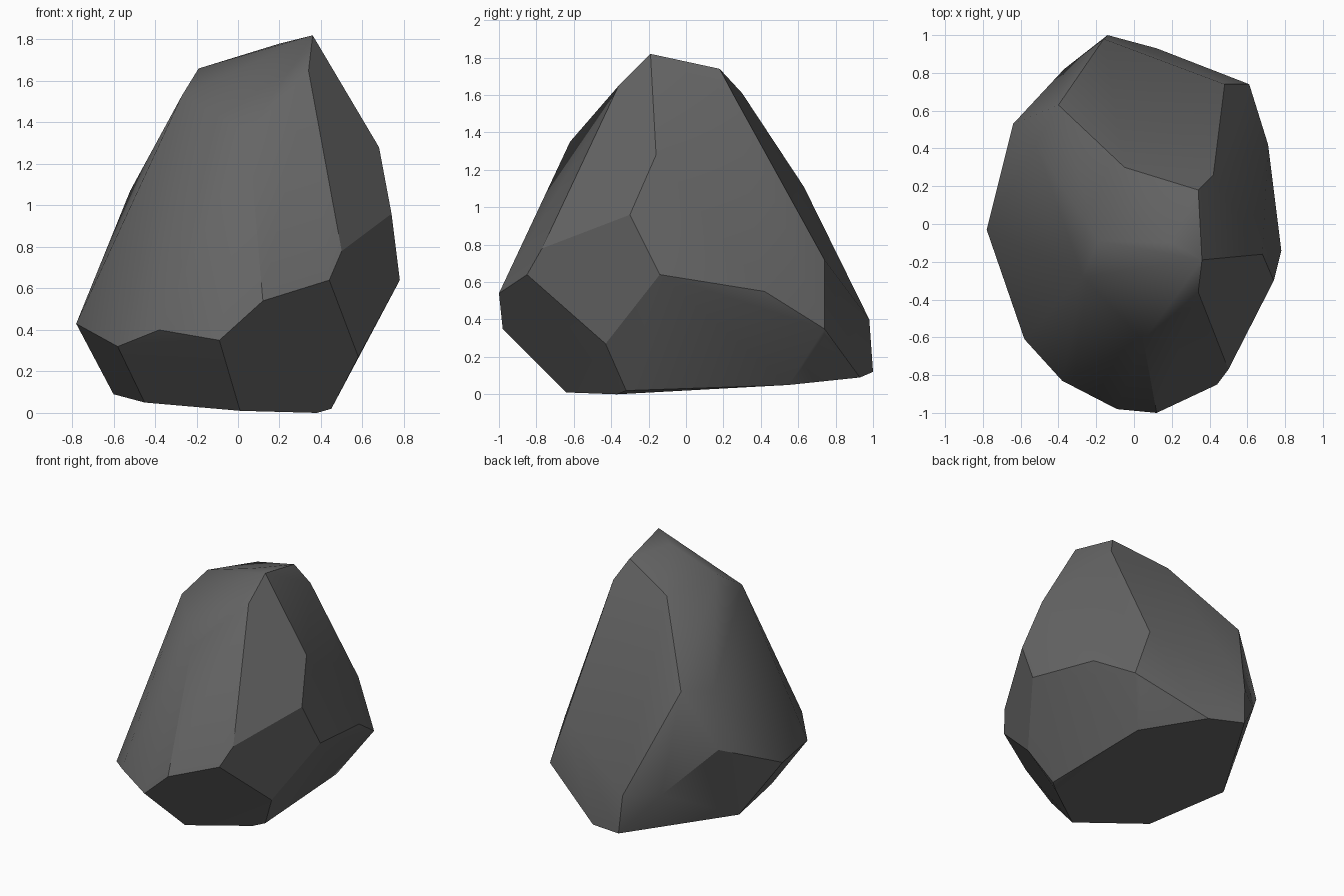
import bpy
import bmesh
import math

# Remove the default object only
default_cube = bpy.data.objects.get("Cube")
if default_cube:
    bpy.data.objects.remove(default_cube, do_unlink=True)


def make_material(name, colour):
    """One flat colour for both viewport and render."""
    material = bpy.data.materials.new(name)
    material.use_nodes = True
    material.diffuse_color = colour
    shader = material.node_tree.nodes["Principled BSDF"]
    shader.inputs["Base Color"].default_value = colour
    shader.inputs["Roughness"].default_value = 0.9
    return material


def hull_object(name, rings, material, flat_angle, sharp_angle):
    """Wrap a faceted stone skin around a stack of corner rings."""
    bm = bmesh.new()
    for ring in rings:
        for corner in ring:
            bm.verts.new(corner)
    result = bmesh.ops.convex_hull(bm, input=bm.verts[:])
    unused = [item for item in result["geom_interior"] if isinstance(item, bmesh.types.BMVert)]
    bmesh.ops.delete(bm, geom=unused, context="VERTS")

    # Merge nearly coplanar triangles into broad chipped facets
    bmesh.ops.dissolve_limit(bm, angle_limit=math.radians(flat_angle),
                             verts=bm.verts[:], edges=bm.edges[:])
    bmesh.ops.recalc_face_normals(bm, faces=bm.faces[:])

    mesh = bpy.data.meshes.new(name)
    bm.to_mesh(mesh)
    bm.free()
    mesh.materials.append(material)
    stone = bpy.data.objects.new(name, mesh)
    bpy.context.collection.objects.link(stone)

    # Soft shading inside each worn area, crisp chipped edges between them
    bpy.ops.object.select_all(action="DESELECT")
    stone.select_set(True)
    bpy.context.view_layer.objects.active = stone
    bpy.ops.object.shade_smooth_by_angle(angle=math.radians(sharp_angle))
    return stone


# Underside, slightly tilted up towards the back
base = [(.01, -.64, .01), (.38, -.37, 0), (.45, -.32, .02), (.43, .55, .05),
        (.12, .93, .09), (-.14, 1, .12), (-.6, .23, .09), (-.45, -.37, .05)]

# Widest belt, above the undercut facets
belt = [(-.58, -.61, .32), (-.38, -.83, .4), (-.09, -.98, .35), (.12, -1, .54),
        (.44, -.85, .64), (.58, -.43, .27), (.78, -.14, .64), (.71, .42, .55),
        (.61, .74, .35), (.56, .74, .3), (-.16, .98, .4), (-.37, .82, .4),
        (-.78, -.03, .43)]

# Shoulders, leaning inward
shoulder = [(.5, -.77, .78), (.74, -.3, .96), (.68, -.16, 1.28), (.48, .74, .72),
            (-.4, .63, 1.11), (-.52, .42, 1.07), (-.64, .53, .7), (.05, -.62, 1.35)]

# Crown with the off-centre peak
crown = [(.36, -.19, 1.82), (.34, .18, 1.74), (.42, .26, 1.59), (-.05, .3, 1.61),
         (-.19, -.09, 1.66), (-.27, -.28, 1.53), (.34, -.36, 1.65), (.2, -.1, 1.78)]

stone_grey = make_material("dark stone grey", (.13, .13, .13, 1))
hull_object("boulder", [base, belt, shoulder, crown], stone_grey,
            flat_angle=5, sharp_angle=30)
